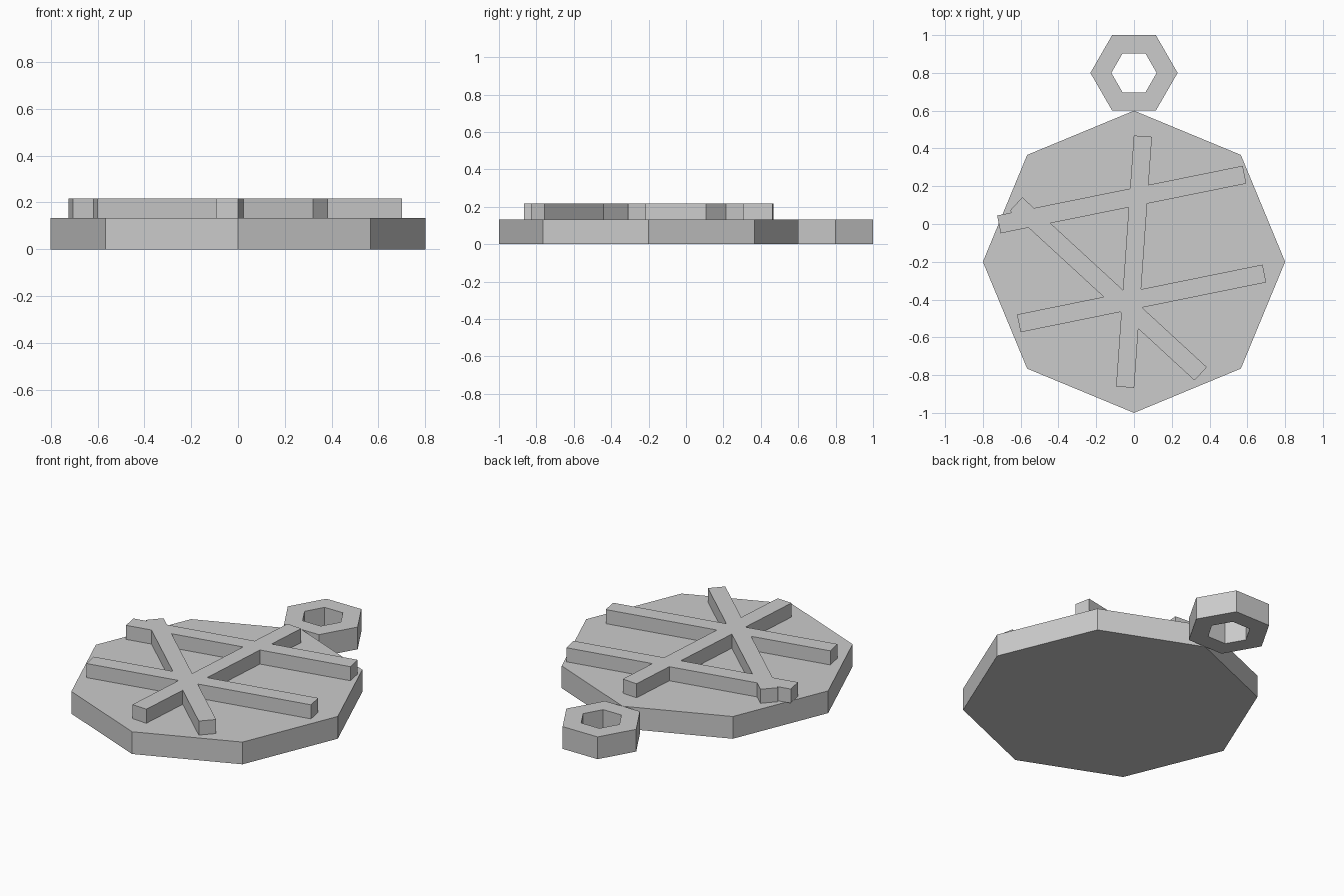
import bpy
import bmesh
from math import cos, sin, pi
from mathutils import Vector

cube = bpy.data.objects.get("Cube")
if cube:
    bpy.data.objects.remove(cube, do_unlink=True)

BASE_H = 0.133
TOP_H = 0.217
BAR_W = 0.096

grey = bpy.data.materials.new("plain grey")
grey.use_nodes = True
colour = (0.6, 0.6, 0.6, 1)
grey.diffuse_color = colour
grey.node_tree.nodes["Principled BSDF"].inputs["Base Color"].default_value = colour


def add_object(name, bm):
    bmesh.ops.recalc_face_normals(bm, faces=bm.faces)
    mesh = bpy.data.meshes.new(name)
    bm.to_mesh(mesh)
    bm.free()
    mesh.materials.append(grey)
    obj = bpy.data.objects.new(name, mesh)
    bpy.context.collection.objects.link(obj)
    return obj


def prism(name, outline, bottom, top):
    """Extrude a flat outline between two heights."""
    bm = bmesh.new()
    face = bm.faces.new([bm.verts.new((x, y, bottom)) for x, y in outline])
    ext = bmesh.ops.extrude_face_region(bm, geom=[face])
    verts = [v for v in ext["geom"] if isinstance(v, bmesh.types.BMVert)]
    bmesh.ops.translate(bm, verts=verts, vec=(0, 0, top - bottom))
    return add_object(name, bm)


def polygon(sides, radius, y):
    return [(radius * cos(2 * pi * i / sides), y + radius * sin(2 * pi * i / sides))
            for i in range(sides)]


def bar(name, start, end):
    a, b = Vector(start), Vector(end)
    side = (b - a).normalized().orthogonal() * BAR_W / 2
    return prism(name, [a - side, b - side, b + side, a + side], BASE_H, TOP_H)


# Eight-sided base plate
prism("base_plate", polygon(8, 0.8, -0.2), 0, BASE_H)

# Hexagonal hanging ring
bm = bmesh.new()
loops = [[bm.verts.new((x, y, z)) for x, y in polygon(6, r, 0.8)]
         for r, z in ((0.231, 0), (0.231, BASE_H), (0.12, BASE_H), (0.12, 0))]
for k in range(4):
    lower, upper = loops[k], loops[(k + 1) % 4]
    for i in range(6):
        j = (i + 1) % 6
        bm.faces.new((lower[i], lower[j], upper[j], upper[i]))
add_object("hanging_ring", bm)

# Raised crossing bars, merged into one relief
relief = bar("raised_bars", (-0.047, -0.864), (0.047, 0.465))
others = [
    bar("upper_bar", (-0.715, -0.002), (0.585, 0.261)),
    bar("lower_bar", (-0.61, -0.526), (0.69, -0.262)),
    bar("diagonal_bar", (0.353, -0.793), (-0.624, 0.106)),
]
bpy.context.view_layer.objects.active = relief
for other in others:
    mod = relief.modifiers.new("join", 'BOOLEAN')
    mod.operation = 'UNION'
    mod.solver = 'EXACT'
    mod.object = other
    bpy.ops.object.modifier_apply(modifier=mod.name)
    bpy.data.objects.remove(other, do_unlink=True)
